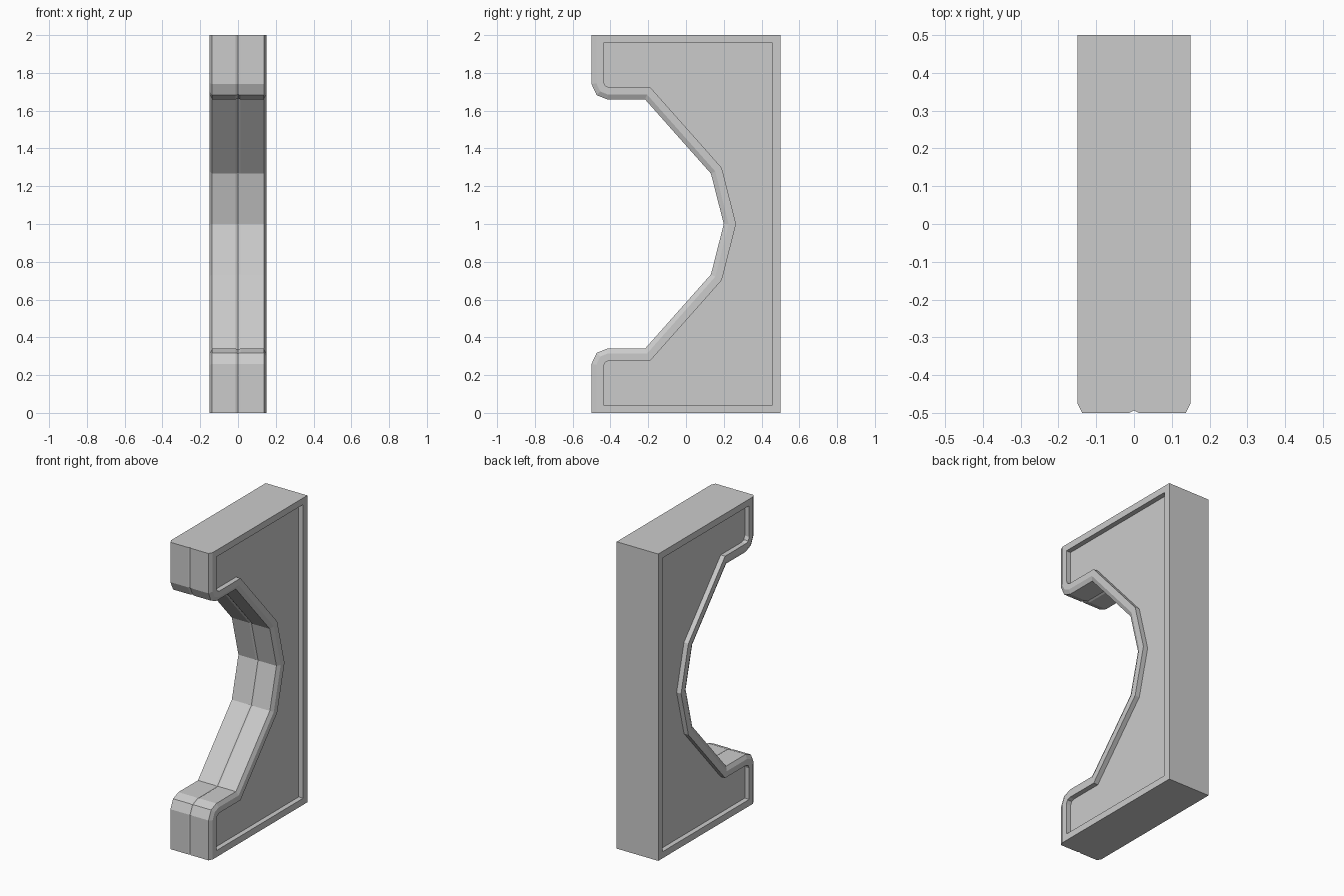
import bpy, bmesh
from mathutils import Vector

if "Cube" in bpy.data.objects:
    bpy.data.objects.remove(bpy.data.objects["Cube"])

# Lower half of the front outline as (y, z), mirrored about z = 1
half = [(-0.5, 0), (-0.5, 0.26), (-0.473, 0.318), (-0.418, 0.34),
        (-0.217, 0.34), (0.132, 0.733)]
front = [Vector(p) for p in half + [(0.2, 1.0)] + [(y, 2 - z) for y, z in reversed(half)]]


def offset_front(d):
    """Front outline moved into the body by d, with mitred corners."""
    normals = []
    for a, b in zip(front, front[1:]):
        t = (b - a).normalized()
        normals.append(Vector((t.y, -t.x)))
    out = []
    for i, p in enumerate(front):
        n0 = normals[max(i - 1, 0)]
        n1 = normals[min(i, len(normals) - 1)]
        out.append(p + (n0 + n1) * d / (1 + n0.dot(n1)))
    return out


def ring(x, d, margin=0.0):
    """Closed section at x; margin pulls in the top, bottom and back."""
    pts = offset_front(d)
    pts[0].y, pts[-1].y = margin, 2 - margin
    pts += [Vector((0.5 - margin, 2 - margin)), Vector((0.5 - margin, margin))]
    return [(x, p.x, p.y) for p in pts]


# Recessed side panel, rim, bevelled front edge, shallow centre groove
side = [(0.118, 0.063, 0.043), (0.15, 0.063, 0.043), (0.15, 0.025, 0),
        (0.137, 0, 0), (0.012, 0, 0)]
sections = [(-x, d, m) for x, d, m in side] + [(0, 0.006, 0)] + side[::-1]

bm = bmesh.new()
loops = [[bm.verts.new(c) for c in ring(*s)] for s in sections]
for a, b in zip(loops, loops[1:]):
    for i in range(len(a)):
        j = (i + 1) % len(a)
        bm.faces.new((a[i], a[j], b[j], b[i]))
bm.faces.new(loops[0])
bm.faces.new(loops[-1])
bmesh.ops.recalc_face_normals(bm, faces=bm.faces[:])

mesh = bpy.data.meshes.new("arched_bracket")
bm.to_mesh(mesh)
bm.free()
bpy.context.collection.objects.link(bpy.data.objects.new("arched_bracket", mesh))
